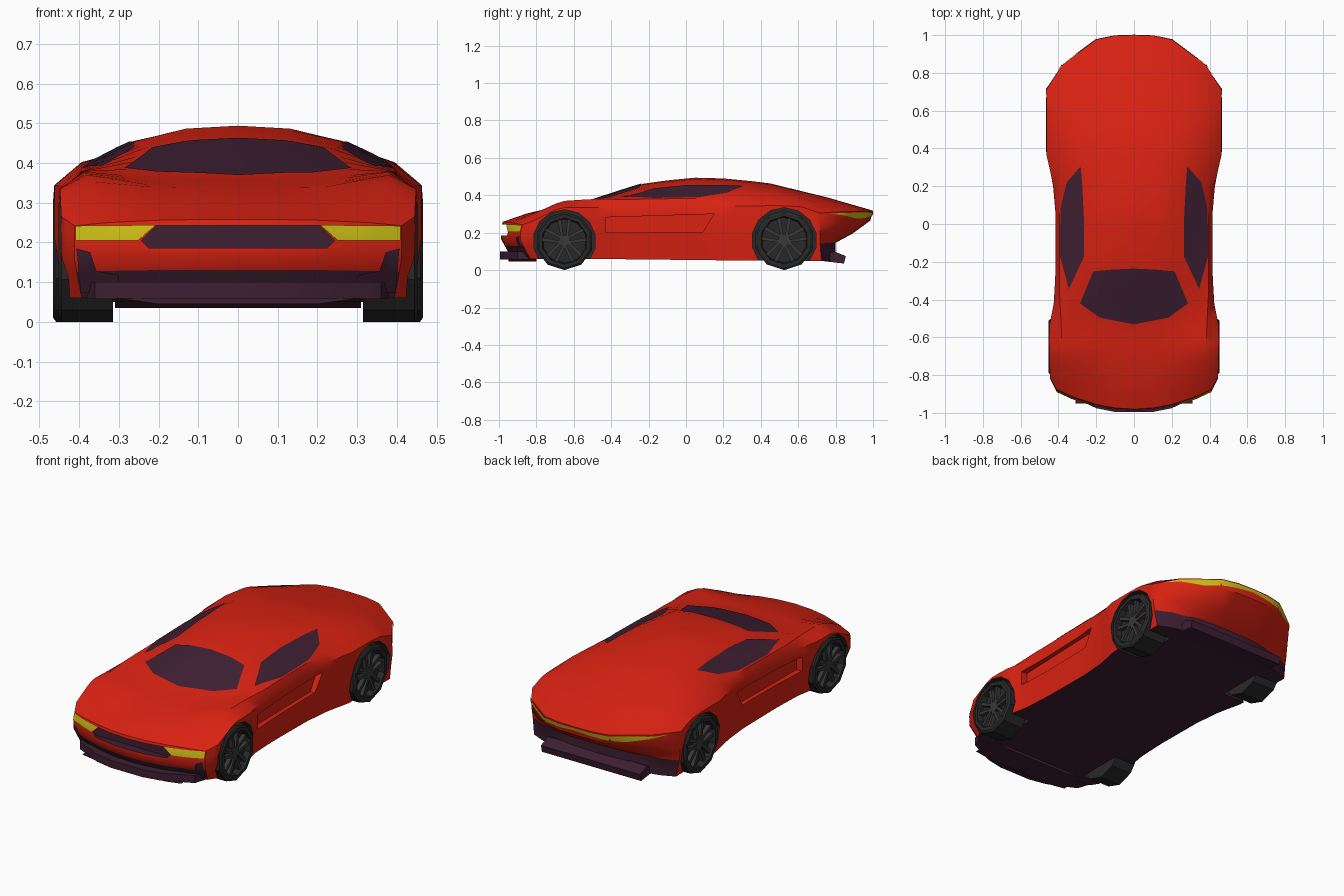
import bpy, bmesh, math
from mathutils import Vector
from mathutils.bvhtree import BVHTree

if "Cube" in bpy.data.objects:
    bpy.data.objects.remove(bpy.data.objects["Cube"])


def material(name, r, g, b):
    m = bpy.data.materials.new(name)
    m.diffuse_color = (r, g, b, 1)
    m.use_nodes = True
    m.node_tree.nodes["Principled BSDF"].inputs["Base Color"].default_value = m.diffuse_color
    return m


RED = material("red_paint", 0.70, 0.016, 0.006)
DARK = material("dark_trim", 0.048, 0.014, 0.032)
BLACK = material("tyre_black", 0.022, 0.022, 0.022)
RIM = material("rim_grey", 0.04, 0.04, 0.04)
YELLOW = material("lamp_yellow", 0.58, 0.50, 0.008)
BODY_MATS = [RED, DARK, BLACK]


def finish(name, bm, mats, angle=35, recalc=True):
    if recalc:
        bmesh.ops.recalc_face_normals(bm, faces=bm.faces)
    me = bpy.data.meshes.new(name)
    bm.to_mesh(me)
    bm.free()
    for m in mats:
        me.materials.append(m)
    ob = bpy.data.objects.new(name, me)
    bpy.context.collection.objects.link(ob)
    smooth(ob, angle)
    return ob


def smooth(ob, angle):
    bpy.ops.object.select_all(action='DESELECT')
    ob.select_set(True)
    bpy.context.view_layer.objects.active = ob
    bpy.ops.object.shade_smooth_by_angle(angle=math.radians(angle))


def prism(name, polys, axis, lo, hi, mats, idx=0):
    """Extrude flat outlines along one axis."""
    put = {'x': lambda p, c: (c, p[0], p[1]), 'y': lambda p, c: (p[0], c, p[1]),
           'z': lambda p, c: (p[0], p[1], c)}[axis]
    bm = bmesh.new()
    for pts in polys:
        a = [bm.verts.new(put(p, lo)) for p in pts]
        b = [bm.verts.new(put(p, hi)) for p in pts]
        n = len(pts)
        bm.faces.new(a)
        bm.faces.new(b[::-1])
        for i in range(n):
            bm.faces.new((a[i], b[i], b[(i + 1) % n], a[(i + 1) % n]))
    for f in bm.faces:
        f.material_index = idx
    return finish(name, bm, mats, 25)


def circle(cy, cz, r, n):
    return [(cy + r * math.sin(2 * math.pi * i / n), cz - r * math.cos(2 * math.pi * i / n)) for i in range(n)]


def curve(keys, y):
    if y <= keys[0][0]:
        return keys[0][1]
    for (a, va), (b, vb) in zip(keys, keys[1:]):
        if y <= b:
            return va + (vb - va) * (y - a) / (b - a)
    return keys[-1][1]


# Body shape curves along the length
WIDTH = [(-.98, .412), (-.9, .445), (-.55, .45), (-.42, .425), (-.25, .415), (.05, .415), (.22, .43), (.36, .462), (1, .465)]
SHOULDER = [(-.98, .242), (-.85, .28), (-.65, .335), (-.4, .335), (.1, .34), (.5, .345), (.7, .335), (1, .305)]
HIP_X = [(-.98, .33), (-.65, .38), (-.35, .395), (.4, .395), (.75, .39), (1, .38)]
HIP_Z = [(-.98, .25), (-.85, .305), (-.65, .37), (-.5, .38), (-.3, .378), (.1, .385), (.3, .395), (.45, .402), (.7, .375), (1, .313)]
EDGE_X = [(-.98, .20), (-.7, .22), (-.45, .28), (-.22, .235), (0, .25), (.3, .27), (.6, .26), (1, .20)]
EDGE_Z = [(-.98, .256), (-.85, .297), (-.7, .34), (-.48, .368), (-.22, .44), (0, .457), (.25, .455), (.45, .438), (.75, .38), (1, .316)]
CREST = [(-.98, .258), (-.85, .303), (-.7, .338), (-.53, .366), (-.24, .46), (-.1, .48), (.05, .494), (.2, .49), (.43, .468), (.75, .39), (1, .318)]
FLOOR = [(-.98, .06), (-.5, .06), (.4, .05), (1, .05)]
LEVEL = [0, .36, .54, .8, 1]            # height fractions of the side rows
TUCK = [.955, .985, 1, 1, 1]            # width factor of the side rows
NOSE = [.05, .01, -.01, -.01, 0]        # fore-aft shape of the nose
TAIL = [.2, .2, .11, .015, 0]           # undercut of the tail
TAIL_BOW = [.3, .3, .6, .93, 1]
STATIONS = [-.98, -.93, -.9, -.85, -.78, -.7, -.65, -.6, -.53, -.48, -.42, -.35, -.3, -.23, -.15, -.08,
            0, .05, .12, .2, .28, .36, .45, .52, .6, .68, .75, .82, .88, .94, 1]


def body_point(i, j, k):
    y = STATIONS[j]
    z0, ze, ex = curve(CREST, y), curve(EDGE_Z, y), curve(EDGE_X, y)
    xs = [0, ex * .52, ex, curve(HIP_X, y), curve(WIDTH, y)]
    zs = [z0, z0 - .2 * (z0 - ze), ze, curve(HIP_Z, y), curve(SHOULDER, y)]
    x, fl = xs[abs(i)] * TUCK[k], curve(FLOOR, y)
    tf, tr = max(0, (-.7 - y) / .28), max(0, (y - .6) / .4)
    yy = y + tf * (NOSE[k] + .1 * (x / .4) ** 2) - tr * (TAIL[k] + .29 * TAIL_BOW[k] * (x / .465) ** 3)
    return (math.copysign(x, i), yy, fl + (zs[abs(i)] - fl) * LEVEL[k])


# Body shell: a deformed box grid
bm = bmesh.new()
cache = {}


def face(keys, idx=0):
    for key in keys:
        if key not in cache:
            cache[key] = bm.verts.new(body_point(*key))
    bm.faces.new([cache[key] for key in keys]).material_index = idx


J = len(STATIONS) - 1
for j in range(J):
    for i in range(-4, 4):
        for k in (0, 4):
            face([(i, j, k), (i + 1, j, k), (i + 1, j + 1, k), (i, j + 1, k)], 1 if k == 0 else 0)
    for k in range(4):
        for i in (-4, 4):
            face([(i, j, k), (i, j + 1, k), (i, j + 1, k + 1), (i, j, k + 1)])
for k in range(4):
    for i in range(-4, 4):
        for j in (0, J):
            face([(i, j, k), (i + 1, j, k), (i + 1, j, k + 1), (i, j, k + 1)], 1 if k == 0 else 0)
bmesh.ops.recalc_face_normals(bm, faces=bm.faces)
surface = BVHTree.FromBMesh(bm)
body = finish("body", bm, BODY_MATS)

# Wheel arches, side scoops and grille recess cut out of the shell
FRONT, REAR = (-.65, .155), (.525, .16)
SCOOP = [(-.43, .20), (-.43, .282), (.15, .30), (.09, .205)]
GRILLE = [(-.205, .243), (.205, .243), (.243, .205), (.225, .186), (-.225, .186), (-.243, .205)]
cutters = [prism("grille_cutter", [GRILLE], 'y', -1.2, -.94, BODY_MATS, 1)]
for s in (-1, 1):
    cutters.append(prism("front_arch_cutter", [circle(*FRONT, .168, 14)], 'x', s * .3, s * .6, BODY_MATS, 2))
    cutters.append(prism("rear_arch_cutter", [circle(*REAR, .174, 14)], 'x', s * .3, s * .6, BODY_MATS, 2))
    cutters.append(prism("scoop_cutter", [SCOOP], 'x', s * .39, s * .6, BODY_MATS, 0))
bpy.context.view_layer.objects.active = body
for c in cutters:
    c.hide_render = True
    mod = body.modifiers.new("cut", 'BOOLEAN')
    mod.operation, mod.object, mod.solver = 'DIFFERENCE', c, 'EXACT'
    bpy.ops.object.modifier_apply(modifier=mod.name)
    bpy.data.objects.remove(c)
smooth(body, 35)


def along(line, t):
    u = t * (len(line) - 1)
    i = min(int(u), len(line) - 2)
    return Vector(line[i]).lerp(Vector(line[i + 1]), u - i)


def panel(name, top, bottom, view, mat, n=16, m=6):
    """Thin panel between two outlines, draped on the body from one side."""
    bm = bmesh.new()
    ray = {'top': Vector((0, 0, -1)), 'front': Vector((0, 1, 0)), 'back': Vector((0, -1, 0))}[view]
    grid = []
    for a in range(n + 1):
        row = []
        for b in range(m + 1):
            p = along(top, a / n).lerp(along(bottom, a / n), b / m)
            o = Vector((p[0], p[1], 0)) if view == 'top' else Vector((p[0], 0, p[1]))
            o -= ray * 2
            loc, nor, _, _ = surface.ray_cast(o, ray)
            if loc is None:
                loc, nor, _, _ = surface.find_nearest(o + ray)
            row.append(bm.verts.new(loc + nor * .004))
        grid.append(row)
    for a in range(n):
        for b in range(m):
            f = bm.faces.new((grid[a][b], grid[a + 1][b], grid[a + 1][b + 1], grid[a][b + 1]))
            f.normal_update()
            if f.normal.dot(ray) > 0:
                f.normal_flip()
    return finish(name, bm, [mat], 40, recalc=False)


# Glass, lamps and front intakes
panel("windshield", [(-.215, -.25), (-.11, -.24), (0, -.235), (.11, -.24), (.215, -.25)],
      [(-.285, -.42), (-.18, -.495), (0, -.53), (.18, -.495), (.285, -.42)], 'top', DARK)
panel("tail_light", [(-.425, .303), (-.3, .308), (0, .312), (.3, .308), (.425, .303)],
      [(-.425, .301), (-.27, .275), (0, .298), (.27, .275), (.425, .301)], 'back', YELLOW, 24, 3)
for s in (-1, 1):
    def flip(pts):
        return [(s * x, v) for x, v in pts]
    panel("side_window", flip([(.345, -.345), (.262, -.17), (.262, 0), (.272, .2), (.28, .30)]),
          flip([(.345, -.34), (.39, -.17), (.388, .08), (.355, .22), (.285, .30)]), 'top', DARK)
    panel("headlight", flip([(.205, .243), (.408, .241)]), flip([(.25, .205), (.408, .205)]), 'front', YELLOW, 8, 3)
    panel("front_intake", flip([(.405, .185), (.37, .175), (.355, .13), (.30, .12)]),
          flip([(.395, .075), (.385, .075), (.36, .075), (.30, .075)]), 'front', DARK, 12, 4)

# Front splitter and rear diffuser
prism("front_splitter", [[(-.38, -.84), (-.36, -.90), (-.2, -.975), (-.1, -.995), (.1, -.995), (.2, -.975), (.36, -.90), (.38, -.84)]],
      'z', .058, .1, [DARK])
prism("splitter_lip", [[(-.31, .06), (-.2, .045), (.2, .045), (.31, .06)]], 'y', -.95, -.8, [DARK])
prism("rear_diffuser", [[(.68, .055), (.79, .1), (.855, .075), (.845, .035), (.76, .045)]], 'x', -.31, .31, [DARK])

# Wheels: ten-sided tyres with five split spokes
for tag, (cy, r), out in (("front", FRONT, .452), ("rear", REAR, .466)):
    for s in (-1, 1):
        bm = bmesh.new()
        prof = [(.315, 0), (.315, r), (out - .008, r), (out, .93 * r), (out, .8 * r), (out - .035, .76 * r), (out - .035, 0)]
        vs = [bm.verts.new((s * x, cy, r - q)) for x, q in prof]
        es = [bm.edges.new(e) for e in zip(vs, vs[1:])]
        bmesh.ops.spin(bm, geom=vs + es, cent=(0, cy, r), axis=(1, 0, 0), angle=2 * math.pi, steps=10)
        bmesh.ops.remove_doubles(bm, verts=bm.verts, dist=1e-4)
        finish(tag + "_tyre", bm, [BLACK], 30)
        polys = [circle(cy, r, .2 * r, 10)]
        for a in range(5):
            c, d = math.cos(a * 2 * math.pi / 5), math.sin(a * 2 * math.pi / 5)
            for e in (-1, 1):
                quad = [(.1 * r, e * .03 * r), (.8 * r, e * .12 * r), (.78 * r, e * .25 * r), (.1 * r, e * .12 * r)]
                polys.append([(cy + u * d + v * c, r + u * c - v * d) for u, v in quad])
        prism(tag + "_wheel_spokes", polys, 'x', s * (out - .04), s * (out - .012), [RIM])
